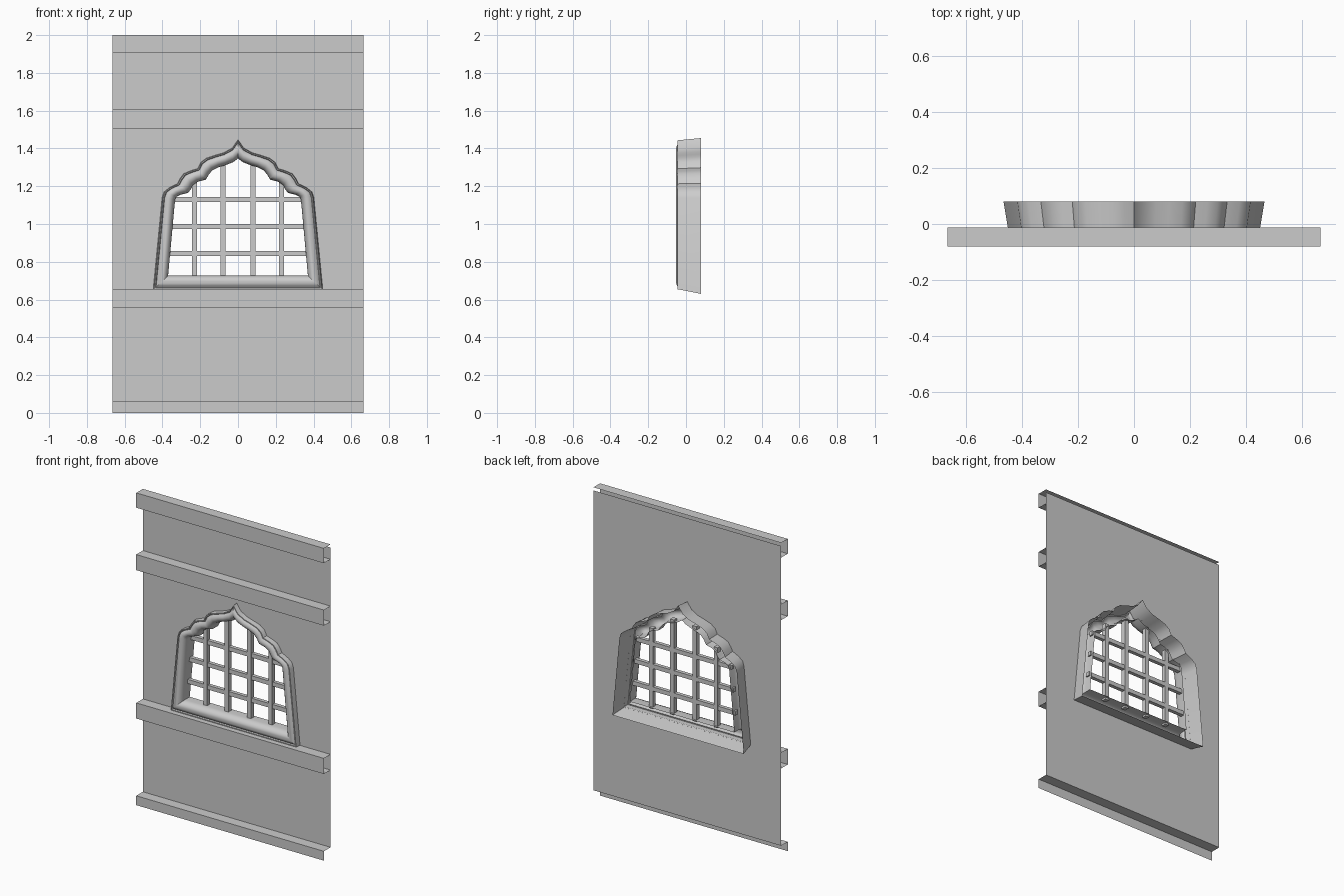
import bpy, bmesh
from mathutils import Vector

if "Cube" in bpy.data.objects:
    bpy.data.objects.remove(bpy.data.objects["Cube"])

WALL_Y, FRONT_Y, BACK_Y = -0.013, -0.08, 0.08


def finish(name, bm, smooth=False):
    mesh = bpy.data.meshes.new(name)
    bm.to_mesh(mesh)
    bm.free()
    ob = bpy.data.objects.new(name, mesh)
    bpy.context.collection.objects.link(ob)
    if smooth:
        bpy.ops.object.select_all(action='DESELECT')
        ob.select_set(True)
        bpy.context.view_layer.objects.active = ob
        bpy.ops.object.shade_smooth_by_angle(angle=0.6)
    return ob


def skin(name, sections, closed=False, smooth=False):
    """Join rows of points into a sheet; closed wraps each row."""
    bm = bmesh.new()
    rows = [[bm.verts.new(p) for p in s] for s in sections]
    n = len(rows[0])
    for a, b in zip(rows, rows[1:]):
        for i in range(n if closed else n - 1):
            j = (i + 1) % n
            bm.faces.new((a[i], a[j], b[j], b[i]))
    return finish(name, bm, smooth)


def box(name, size, loc):
    bm = bmesh.new()
    bmesh.ops.create_cube(bm, size=1)
    for v in bm.verts:
        v.co = Vector(a * b for a, b in zip(v.co, size)) + Vector(loc)
    return finish(name, bm)


# Lobed arch: half outlines of the outer and inner frame edges (x, z)
outer_half = [(.444, .655), (.397, 1.14), (.387, 1.17), (.36, 1.192), (.317, 1.213),
              (.305, 1.238), (.285, 1.265), (.25, 1.28), (.21, 1.293), (.195, 1.325),
              (.165, 1.347), (.12, 1.362), (.075, 1.375), (.03, 1.40), (0, 1.443)]
inner_half = [(.37, .727), (.333, 1.13), (.325, 1.145), (.305, 1.155), (.265, 1.165),
              (.25, 1.183), (.24, 1.205), (.21, 1.225), (.17, 1.235), (.155, 1.262),
              (.135, 1.285), (.10, 1.302), (.065, 1.312), (.025, 1.328), (0, 1.347)]


def mirrored(half):
    return half + [(-x, z) for x, z in half[-2::-1]]


outer, inner = mirrored(outer_half), mirrored(inner_half)
rim = [(x * 1.047, .63 + (z - .655) * 1.047) for x, z in outer]


def between(a, b, t, y):
    return [(p[0] + (q[0] - p[0]) * t, y, p[1] + (q[1] - p[1]) * t) for p, q in zip(a, b)]


# Wall sheet with arched hole
hole = between(outer, rim, .25, WALL_Y)
bm = bmesh.new()
for ring in ([(-.665, WALL_Y, .06), (.665, WALL_Y, .06),
              (.665, WALL_Y, 1.98), (-.665, WALL_Y, 1.98)], hole):
    vs = [bm.verts.new(p) for p in ring]
    for i, v in enumerate(vs):
        bm.edges.new((v, vs[(i + 1) % len(vs)]))
bmesh.ops.triangle_fill(bm, use_beauty=True, use_dissolve=False, edges=bm.edges[:],
                        normal=(0, -1, 0))
finish("wall_panel", bm)

# Open-ended rails across the front
rails = {"top_rail": (1.905, 2.0), "upper_rail": (1.505, 1.605), "sill_rail": (.555, .655)}
for name, (lo, hi) in rails.items():
    prof = [(WALL_Y, lo), (FRONT_Y, lo), (FRONT_Y, hi), (WALL_Y, hi)]
    skin(name, [[(x, y, z) for y, z in prof] for x in (-.665, .665)])
prof = [(FRONT_Y, 0), (FRONT_Y, .06), (WALL_Y, .06)]
skin("base_rail", [[(x, y, z) for y, z in prof] for x in (-.665, .665)])

# Window frame: splayed back funnel, rounded front moulding, inner lining
sections = [between(rim, rim, 0, BACK_Y)]
moulding = [(0, -.046), (.08, -.046), (.14, -.04), (.26, -.047), (.42, -.052), (.58, -.052),
            (.74, -.047), (.88, -.037), (.97, -.022), (1, -.008), (1, .04)]
sections += [between(outer, inner, t, y) for t, y in moulding]
skin("window_frame", sections, closed=True, smooth=True)

# Lattice bars, ends passing just through the lining
for i, (x, top) in enumerate([(-.23, 1.23), (-.08, 1.325), (.08, 1.325), (.23, 1.23)]):
    box(f"vertical_bar_{i + 1}", (.027, .03, top - .715), (x, .012, (top + .715) / 2))
for i, z in enumerate((.843, .987, 1.13)):
    half = .37 - .037 * (z - .727) / .403 + .01
    box(f"horizontal_bar_{i + 1}", (2 * half, .024, .027), (0, .014, z))
